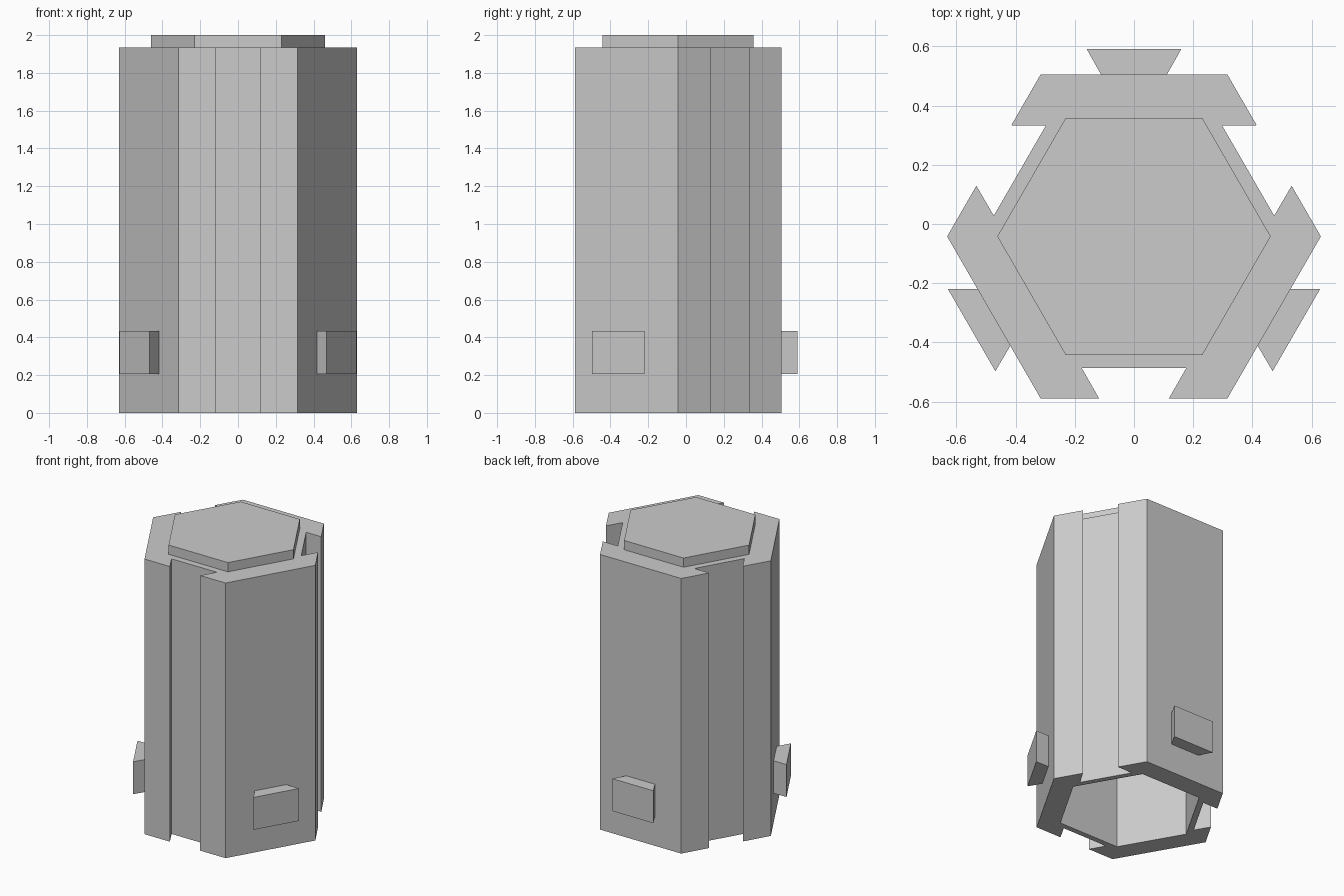
import bpy
import bmesh
from math import cos, sin, radians, sqrt
from mathutils import Vector

cube = bpy.data.objects.get("Cube")
if cube:
    bpy.data.objects.remove(cube, do_unlink=True)

CENTRE_Y = -0.042
RADIUS, CORE = 0.631, 0.4615      # outer hexagon, lid hexagon
CAVITY = 0.47                     # hollow underside
BODY_TOP, ROOF, TOP = 1.935, 1.87, 2.0
APOTHEM = RADIUS * sqrt(3) / 2

grey = bpy.data.materials.new("plain_grey")
grey.use_nodes = True
grey.diffuse_color = (0.6, 0.6, 0.6, 1)
grey.node_tree.nodes["Principled BSDF"].inputs["Base Color"].default_value = (0.6, 0.6, 0.6, 1)


def on_side(angle, out, across):
    """Point at a distance out along a side's direction, and across it."""
    a = radians(angle)
    return Vector((out * cos(a) - across * sin(a),
                   out * sin(a) + across * cos(a) + CENTRE_Y))


def hexagon(radius):
    return [on_side(60 * i, radius, 0) for i in range(6)]


def add_face(bm, points, z):
    return bm.faces.new([bm.verts.new((p.x, p.y, z)) for p in points])


def add_walls(bm, points, low, high):
    for p, q in zip(points, points[1:] + points[:1]):
        bm.faces.new([bm.verts.new(v) for v in (
            (p.x, p.y, low), (q.x, q.y, low), (q.x, q.y, high), (p.x, p.y, high))])


def finish(name, bm):
    bmesh.ops.remove_doubles(bm, verts=bm.verts, dist=0.0005)
    bmesh.ops.recalc_face_normals(bm, faces=bm.faces)
    mesh = bpy.data.meshes.new(name)
    bm.to_mesh(mesh)
    bm.free()
    mesh.materials.append(grey)
    obj = bpy.data.objects.new(name, mesh)
    bpy.context.collection.objects.link(obj)
    return obj


def prism(name, points, low, high):
    bm = bmesh.new()
    add_walls(bm, points, low, high)
    add_face(bm, points, low)
    add_face(bm, points, high)
    return finish(name, bm)


# Hollow hexagonal body with a dovetail slot down every other side
body = bmesh.new()
outline = []
inner = hexagon(CAVITY)
for i in range(6):
    angle = 30 + 60 * i
    side = [on_side(angle, APOTHEM, -RADIUS / 2)]
    if i % 2 == 0:
        side += [on_side(angle, APOTHEM, -0.118), on_side(angle, 0.445, -0.176),
                 on_side(angle, 0.445, 0.176), on_side(angle, APOTHEM, 0.118)]
    outline += side
    # Bottom rim piece for this side
    end = on_side(angle, APOTHEM, RADIUS / 2)
    add_face(body, side + [end, inner[(i + 1) % 6], inner[i]], 0)
add_walls(body, outline, 0, BODY_TOP)
add_face(body, outline, BODY_TOP)
add_walls(body, inner, 0, ROOF)
add_face(body, inner, ROOF)
finish("body", body)

# Raised lid
prism("lid", hexagon(CORE), BODY_TOP - 0.005, TOP)

# Dovetail tabs low on the remaining sides
for name, angle in (("back_tab", 90), ("right_tab", 210), ("left_tab", 330)):
    tab = [on_side(angle, APOTHEM - 0.002, -0.11), on_side(angle, 0.633, -0.16),
           on_side(angle, 0.633, 0.16), on_side(angle, APOTHEM - 0.002, 0.11)]
    prism(name, tab, 0.205, 0.433)
